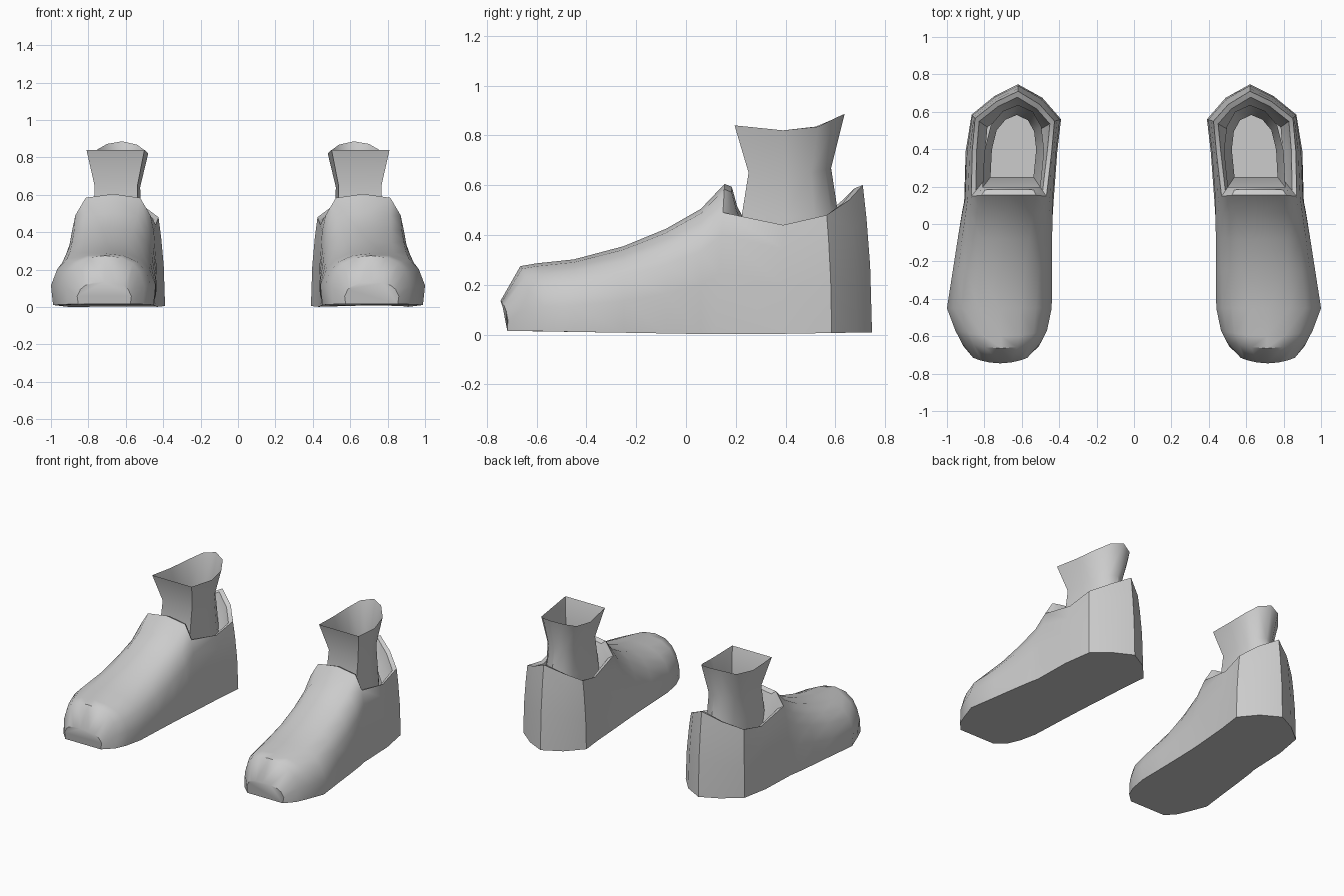
import bpy
import bmesh
import math

if "Cube" in bpy.data.objects:
    bpy.data.objects.remove(bpy.data.objects["Cube"])

grey = bpy.data.materials.new("plain_grey")
grey.diffuse_color = (0.6, 0.6, 0.6, 1)
grey.use_nodes = True
grey.node_tree.nodes["Principled BSDF"].inputs["Base Color"].default_value = grey.diffuse_color


def finish(name, bm, angle):
    """Turn a bmesh into a mirrored, smooth shaded object."""
    mesh = bpy.data.meshes.new(name)
    bm.to_mesh(mesh)
    bm.free()
    mesh.materials.append(grey)
    ob = bpy.data.objects.new(name, mesh)
    bpy.context.collection.objects.link(ob)
    bpy.ops.object.select_all(action='DESELECT')
    ob.select_set(True)
    bpy.context.view_layer.objects.active = ob
    bpy.ops.object.shade_smooth_by_angle(angle=math.radians(angle))
    ob.modifiers.new("pair", 'MIRROR').use_axis[0] = True
    return ob


def bridge(bm, a, b, closed=False):
    n = len(a)
    for i in range(n if closed else n - 1):
        j = (i + 1) % n
        bm.faces.new((a[i], a[j], b[j], b[i]))


# ---- shoe: arched stations in front, upright wall columns round the heel ----
TOE = [(-.96, 0), (-1, .36), (-.88, .66), (-.70, .84), (-.40, .96), (0, 1)]
ANKLE = [(-1, 0), (-.98, .40), (-.92, .66), (-.84, .81), (-.61, .965), (0, 1)]
# y, inner x, outer x, top z, blend toe->ankle, lean, bow
STATIONS = [
    (-.745, .57, .86, .135, 0, 0, .03),
    (-.70, .50, .92, .275, 0, .035, .05),
    (-.60, .465, .955, .286, 0, 0, .03),
    (-.45, .44, 1.0, .302, 0, 0, 0),
    (-.25, .437, .97, .355, .2, 0, 0),
    (-.08, .435, .945, .425, .5, 0, 0),
    (.06, .432, .922, .505, .8, 0, 0),
    (.12, .43, .908, .605, 1, .035, 0),
]
# base x, y, then rim x, y, z, from the inner side round the heel
HEEL = [
    (.41, .39, .44, .39, .44),
    (.39, .56, .425, .55, .48),
    (.49, .675, .505, .64, .54),
    (.62, .747, .62, .71, .60),
    (.745, .685, .735, .655, .54),
    (.868, .585, .85, .565, .48),
    (.90, .39, .865, .39, .44),
]


def sole_z(y):
    return .015 * min(1, abs(y - .2) / .9)


bm = bmesh.new()
arches = []
for y, xi, xo, top, t, lean, bow in STATIONS:
    half = [(a[0] + (b[0] - a[0]) * t, a[1] + (b[1] - a[1]) * t)
            for a, b in zip(TOE, ANKLE)]
    profile = half + [(-u, v) for u, v in reversed(half[:-1])]
    z0 = sole_z(y)
    arches.append([bm.verts.new(((xi + xo) / 2 + u * (xo - xi) / 2,
                                 y + bow * u * u + lean * v,
                                 z0 + v * (top - z0))) for u, v in profile])
bm.faces.new(arches[0])
for a, b in zip(arches, arches[1:]):
    bridge(bm, a, b)

columns = []
for bx, by, rx, ry, rz in HEEL:
    z0 = sole_z(by)
    columns.append([bm.verts.new((bx + (rx - bx) * f * f,
                                  by + (ry - by) * f * f,
                                  z0 + (rz - z0) * f))
                    for f in (0, .45, .78, 1)])
last = arches[-1]
walls = [last[:4]] + columns + [last[:-5:-1]]
for a, b in zip(walls, walls[1:]):
    bridge(bm, a, b)

# flat sole
bm.faces.new([a[0] for a in arches] + [c[0] for c in columns]
             + [a[-1] for a in reversed(arches)])

# thick collar and lining running down to the ankle
rim = last[3:8] + [c[3] for c in reversed(columns)]
cx, cy = .65, .42
previous = rim
for pull, drop in ((.11, .012), (.19, .09), (.33, .16)):
    loop = [bm.verts.new((v.co.x + (cx - v.co.x) * pull,
                          v.co.y + (cy - v.co.y) * pull,
                          v.co.z - drop)) for v in rim]
    bridge(bm, previous, loop, closed=True)
    previous = loop
bmesh.ops.recalc_face_normals(bm, faces=bm.faces)
finish("shoe", bm, 42)

# ---- ankle sleeve: open tube with a waist and a flared, raised top ----
TOP = [(.81, .195, .84), (.80, .39, .82), (.765, .53, .835), (.70, .605, .872),
       (.62, .637, .886), (.54, .60, .868), (.495, .52, .835),
       (.48, .39, .82), (.50, .195, .84)]
bm = bmesh.new()
cx, cy = .645, .42
rings = []
for sx, sy, z in ((.80, .95, .33), (.76, .87, .48), (.74, .75, .65), (1, 1, None)):
    rings.append([bm.verts.new((cx + (x - cx) * sx, cy + (y - cy) * sy,
                                h if z is None else z + (h - .84) * .4))
                  for x, y, h in TOP])
for a, b in zip(rings, rings[1:]):
    bridge(bm, a, b, closed=True)
finish("ankle_sleeve", bm, 45)
